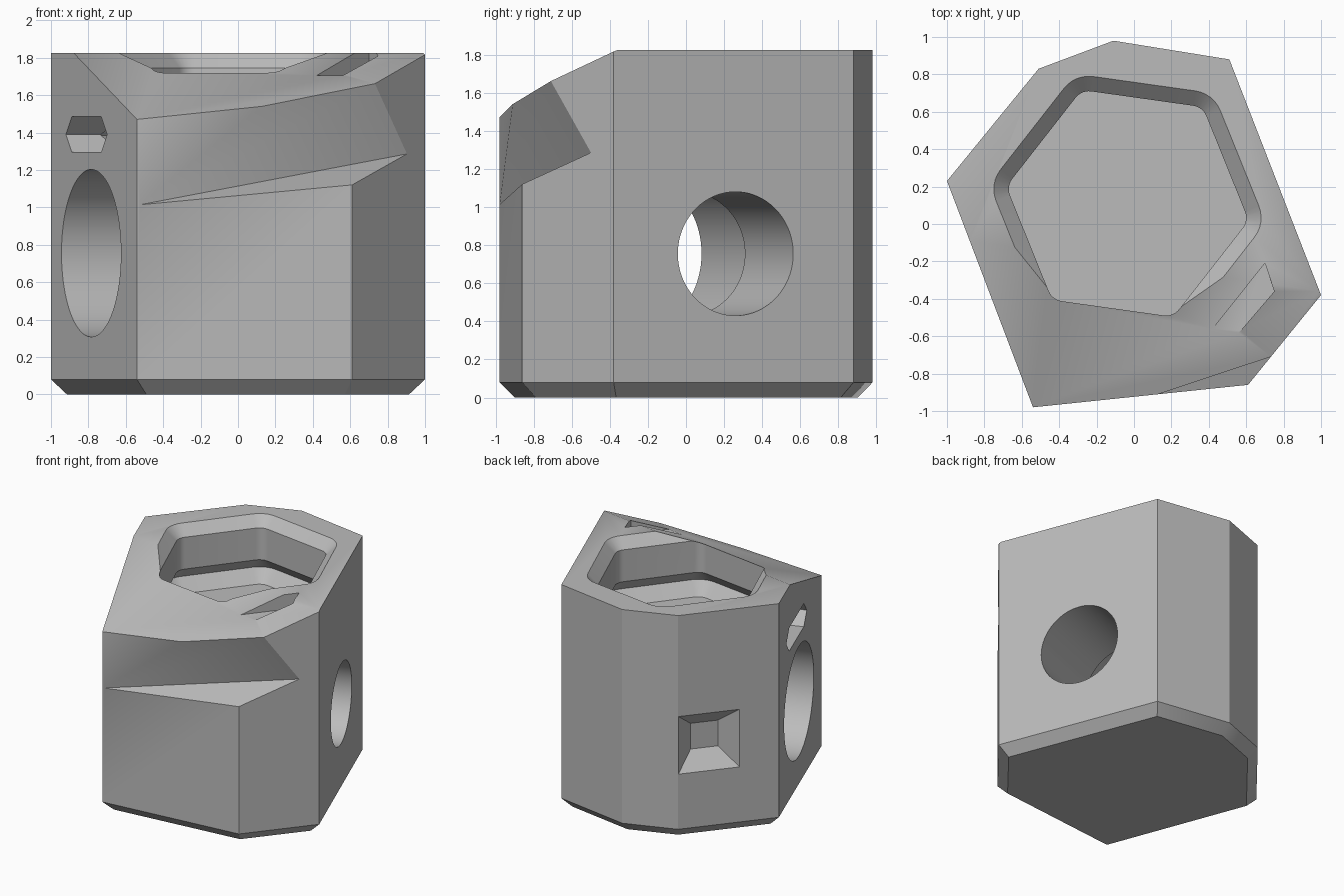
import bpy, bmesh, math
from mathutils import Vector

cube = bpy.data.objects.get("Cube")
if cube:
    bpy.data.objects.remove(cube, do_unlink=True)

grey = bpy.data.materials.new("plain grey")
grey.use_nodes = True
grey.diffuse_color = (0.5, 0.5, 0.5, 1)
grey.node_tree.nodes["Principled BSDF"].inputs["Base Color"].default_value = (0.5, 0.5, 0.5, 1)


def make_object(name, bm):
    bmesh.ops.recalc_face_normals(bm, faces=bm.faces)
    mesh = bpy.data.meshes.new(name)
    bm.to_mesh(mesh)
    bm.free()
    mesh.materials.append(grey)
    obj = bpy.data.objects.new(name, mesh)
    bpy.context.collection.objects.link(obj)
    return obj


def loft(rings):
    """Closed skin through rings with equal point counts."""
    bm = bmesh.new()
    loops = [[bm.verts.new(p) for p in ring] for ring in rings]
    for a, b in zip(loops, loops[1:]):
        for i in range(len(a)):
            j = (i + 1) % len(a)
            bm.faces.new((a[i], a[j], b[j], b[i]))
    bm.faces.new(loops[0][::-1])
    bm.faces.new(loops[-1])
    return bm


def flat(points, z):
    return [Vector((x, y, z)) for x, y in points]


def inset(points, d):
    result = []
    for i, p in enumerate(points):
        p = Vector(p)
        a = (p - Vector(points[i - 1])).normalized()
        b = (Vector(points[(i + 1) % len(points)]) - p).normalized()
        n1, n2 = Vector((-a.y, a.x)), Vector((-b.y, b.x))
        result.append(p + (n1 + n2) * d / (1 + n1.dot(n2)))
    return result


def on_face(origin, inward, points, depth):
    """Place (sideways, up) points on an upright wall, pushed in by depth."""
    n = Vector((*inward, 0)).normalized()
    u = Vector((n.y, -n.x, 0))
    return [Vector(origin) + u * a + Vector((0, 0, b)) + n * depth for a, b in points]


def circle(r, count=96):
    return [(r * math.cos(i * math.tau / count), r * math.sin(i * math.tau / count))
            for i in range(count)]


def square(h):
    return [(-h, -h), (h, -h), (h, h), (-h, h)]


# Seven-sided block with a chamfered foot
outline = [(-1, .23), (-.54, -.98), (.61, -.86), (1, -.38),
           (.51, .88), (-.11, .98), (-.51, .83)]
bm = loft([flat(inset(outline, .075), 0), flat(outline, .08), flat(outline, 1.825)])

# Sloping front part of the top
cut = bmesh.ops.bisect_plane(bm, geom=bm.verts[:] + bm.edges[:] + bm.faces[:],
                             plane_co=(-.88, -.09, 1.825),
                             plane_no=(-.142 * .426, -.99 * .426, 1), clear_outer=True)
rim = [e for e in cut["geom_cut"] if isinstance(e, bmesh.types.BMEdge)]
rim = [e for e in rim if e.is_valid and e.is_boundary]
bmesh.ops.edgenet_fill(bm, edges=rim)
block = make_object("block", bm)


def carve(name, bm):
    tool = make_object(name, bm)
    tool.hide_render = True
    mod = block.modifiers.new(name, "BOOLEAN")
    mod.operation = "DIFFERENCE"
    mod.solver = "EXACT"
    mod.object = tool
    bpy.context.view_layer.update()
    result = bpy.data.meshes.new_from_object(
        block.evaluated_get(bpy.context.evaluated_depsgraph_get()))
    block.modifiers.clear()
    block.data = result
    bpy.data.objects.remove(tool, do_unlink=True)


# Wedge-shaped notch across the front
start, end = Vector((-.545, -.985, 1.01)), Vector((.9, -.5, 1.285))
along = (end - start) * .4
up = (Vector((.73, -.71, 1.66)) - end) * 3
down = (Vector((.61, -.86, 1.12)) - end) * 2.5
carve("front_notch", loft([[p, p + up, p + down] for p in (start - along, end + along)]))


# Rounded hexagonal pocket with a chamfered mouth and a V groove near its floor
def rounded_hexagon(offset, z):
    ring = []
    for k in range(6):
        a = math.radians(-8 + 60 * k)
        cx, cy = -.035 + .55 * math.cos(a), .11 + .55 * math.sin(a)
        for s in range(7):
            b = a + math.radians(-30 + 10 * s)
            r = .09 + offset
            ring.append(Vector((cx + r * math.cos(b), cy + r * math.sin(b), z)))
    return ring


pocket = [(0, 1.285), (.09, 1.385), (0, 1.485), (0, 1.745), (.18, 1.925)]
carve("pocket", loft([rounded_hexagon(o, z) for o, z in pocket]))

# Stepped bore through the block, narrow on the right and wide on the left
bore_start, bore_dir = (.751, .26, .755), (-.932, -.362)
for name, r, d0, d1 in (("narrow_bore", .325, -.15, .75), ("wide_bore", .4475, .70, 1.95)):
    carve(name, loft([on_face(bore_start, bore_dir, circle(r), d) for d in (d0, d1)]))

# Six-sided channel from the left wall into the pocket
channel = [(-.31, 0), (-.22, -.095), (.22, -.095), (.31, 0), (.22, .095), (-.22, .095)]
carve("side_channel", loft([on_face((-.81, -.27, 1.39), (.935, .355), channel, d)
                            for d in (-.2, .45)]))

# Tapered square recess in the back
carve("square_recess", loft([on_face((-.66, .646, .765), (.774, -.632), square(h), d)
                             for h, d in ((.285, -.05), (.105, .13))]))

# Flat-floored slot in the sloping top
slot = [(.70, -.21), (.35, -.65), (.49, -.66), (.57, -.57), (.75, -.36)]
carve("top_slot", loft([flat(slot, 1.705), flat(slot, 2)]))

# Soft shading across shallow creases only
bpy.ops.object.select_all(action="DESELECT")
block.select_set(True)
bpy.context.view_layer.objects.active = block
bpy.ops.object.shade_smooth_by_angle(angle=math.radians(27))
